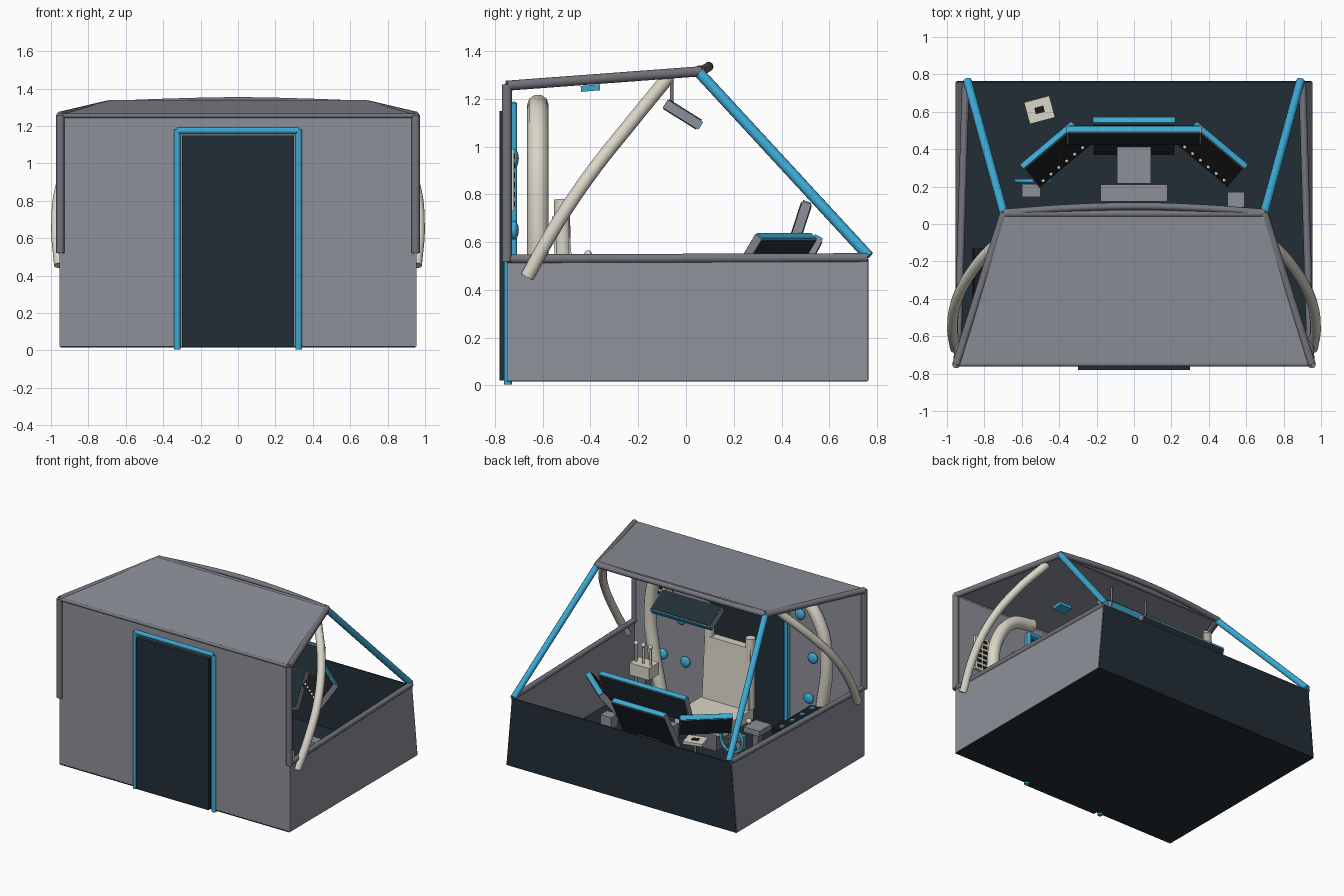
import bpy
from math import radians, pi, cos, sin
from mathutils import Matrix, Vector, Euler

cube = bpy.data.objects.get("Cube")
if cube:
    bpy.data.objects.remove(cube, do_unlink=True)


def material(name, r, g, b):
    m = bpy.data.materials.new(name)
    m.use_nodes = True
    m.diffuse_color = (r, g, b, 1)
    m.node_tree.nodes["Principled BSDF"].inputs["Base Color"].default_value = (r, g, b, 1)
    return m


GREY = material("hull grey", .27, .28, .32)
PIPE = material("pipe grey", .18, .18, .21)
NAVY = material("dark navy", .016, .027, .037)
BLUE = material("bright blue", .045, .40, .66)
CREAM = material("cream", .70, .67, .58)
BLACK = material("black", .012, .012, .014)


def make(name, verts, faces, mat):
    me = bpy.data.meshes.new(name)
    me.from_pydata(verts, [], faces)
    me.materials.append(mat)
    ob = bpy.data.objects.new(name, me)
    bpy.context.collection.objects.link(ob)
    return ob


def box(name, loc, size, mat, rot=(0, 0, 0)):
    s = (-.5, .5)
    verts = [(x * size[0], y * size[1], z * size[2]) for x in s for y in s for z in s]
    faces = [(0, 1, 3, 2), (4, 6, 7, 5), (0, 4, 5, 1), (2, 3, 7, 6), (0, 2, 6, 4), (1, 5, 7, 3)]
    ob = make(name, verts, faces, mat)
    ob.location = loc
    ob.rotation_euler = [radians(a) for a in rot]
    return ob


def sheet(name, corners, mat, thick=.008):
    ob = make(name, corners, [tuple(range(len(corners)))], mat)
    mod = ob.modifiers.new("thickness", "SOLIDIFY")
    mod.thickness, mod.offset = thick, 0
    return ob


def tube(name, pts, r, mat, curved=False, closed=False):
    """Round bar along a path, stored as a mesh."""
    cu = bpy.data.curves.new(name, "CURVE")
    cu.dimensions = "3D"
    cu.bevel_depth, cu.bevel_resolution, cu.use_fill_caps = r, 3, True
    sp = cu.splines.new("BEZIER" if curved else "POLY")
    if curved:
        sp.bezier_points.add(len(pts) - 1)
        for bp, p in zip(sp.bezier_points, pts):
            bp.co = p
            bp.handle_left_type = bp.handle_right_type = "AUTO"
    else:
        sp.points.add(len(pts) - 1)
        for q, p in zip(sp.points, pts):
            q.co = (*p, 1)
    sp.use_cyclic_u = closed
    tmp = bpy.data.objects.new(name + " path", cu)
    bpy.context.collection.objects.link(tmp)
    dg = bpy.context.evaluated_depsgraph_get()
    me = bpy.data.meshes.new_from_object(tmp.evaluated_get(dg))
    bpy.data.objects.remove(tmp, do_unlink=True)
    me.materials.clear()
    me.materials.append(mat)
    ob = bpy.data.objects.new(name, me)
    bpy.context.collection.objects.link(ob)
    smooth(ob)
    return ob


def smooth(ob):
    bpy.ops.object.select_all(action="DESELECT")
    ob.select_set(True)
    bpy.context.view_layer.objects.active = ob
    bpy.ops.object.shade_smooth_by_angle(angle=radians(40))


def ball(name, loc, scale, mat):
    bpy.ops.mesh.primitive_uv_sphere_add(segments=16, ring_count=10, radius=1, location=loc)
    ob = bpy.context.object
    ob.name, ob.scale = name, scale
    ob.data.materials.append(mat)
    smooth(ob)


def screen(name, loc, size, rot, edge=1, front=NAVY):
    """Slab with dark faces and a blue strip along one long edge."""
    m = Matrix.Translation(loc) @ Euler([radians(a) for a in rot]).to_matrix().to_4x4()
    w, d, h = size
    box(name, loc, size, GREY, rot)
    box(name + "_back", m @ Vector((0, d / 2, 0)), (w * .97, .008, h * .95), NAVY, rot)
    box(name + "_face", m @ Vector((0, -d / 2, 0)), (w * .97, .008, h * .95), front, rot)
    box(name + "_edge", m @ Vector((0, 0, edge * h / 2)), (w * .98, d * .9, .012), BLUE, rot)
    return m


SIDES = (("left", 1), ("right", -1))

# Hull sheets
sheet("floor", [(-.95, -.75, .02), (.95, -.75, .02), (.95, .76, .02), (-.95, .76, .02)], NAVY)
sheet("rear_panel", [(-.95, .76, .02), (.95, .76, .02), (.905, .76, .53), (-.905, .76, .53)], NAVY)
sheet("front_wall", [(-.95, -.745, .02), (.95, -.745, .02), (.95, -.745, 1.26), (-.95, -.745, 1.26)], GREY)
sheet("roof", [(-.945, -.745, 1.262), (.945, -.745, 1.262), (.69, .05, 1.33), (-.69, .05, 1.33)], GREY)

# Frame bars and ribs on both sides
for side, s in SIDES:
    sheet(side + "_wall", [(s * .95, -.75, .02), (s * .95, .76, .02),
                           (s * .905, .76, .53), (s * .95, -.75, .53)], GREY)
    tube(side + "_corner_post", [(s * .95, -.75, .52), (s * .95, -.75, 1.26)], .022, PIPE)
    tube(side + "_rail", [(s * .945, -.75, .53), (s * .9, .76, .535)], .02, PIPE)
    tube(side + "_roof_bar", [(s * .95, -.75, 1.255), (s * .695, .06, 1.315)], .022, PIPE)
    tube(side + "_rear_strut", [(s * .695, .055, 1.31), (s * .89, .765, .54)], .023, BLUE)
    tube(side + "_outer_brace", [(s * .955, -.665, .455), (s * .97, -.55, .66), (s * .945, -.4, .885),
                                 (s * .85, -.23, 1.10), (s * .71, -.075, 1.29)], .029, CREAM, True)
    tube(side + "_inner_rib", [(s * .64, -.62, .12), (s * .70, -.62, .42), (s * .73, -.62, .72),
                               (s * .68, -.62, .97), (s * .55, -.62, 1.13), (s * .38, -.62, 1.175)],
         .045, CREAM, True)
    tube(side + "_door_post", [(s * .325, -.745, .005), (s * .325, -.745, 1.18)], .018, BLUE)
    tube(side + "_inner_door_post", [(s * .325, -.72, .03), (s * .325, -.72, 1.18)], .014, BLUE)
    box(side + "_roof_lamp", (s * .3, -.4, 1.245), (.1, .08, .025), BLUE, (5, 0, 0))
    for i, (x, z) in enumerate(((.44, .95), (.545, .65), (.51, .34))):
        ball(f"{side}_wall_lamp_{i}", (s * x, -.72, z), (.04, .02, .04), BLUE)
tube("roof_rear_bar", [(-.69, .055, 1.32), (.69, .055, 1.32)], .02, PIPE)
tube("roof_front_bar", [(-.95, -.75, 1.255), (.95, -.75, 1.255)], .012, PIPE)
tube("roof_arch", [(-.7, .06, 1.315), (-.36, .085, 1.328), (0, .095, 1.335),
                   (.36, .085, 1.328), (.7, .06, 1.315)], .02, PIPE, True)

# Door
box("door", (0, -.755, .585), (.6, .05, 1.13), NAVY)
tube("door_lintel", [(-.325, -.745, 1.175), (.325, -.745, 1.175)], .018, BLUE)
tube("inner_door_lintel", [(-.325, -.72, 1.175), (.325, -.72, 1.175)], .014, BLUE)

# Hanging screen
screen("overhead_screen", (0, -.015, 1.135), (.5, .04, .17), (58, 0, 0), -1)
for side, s in SIDES:
    tube(side + "_screen_hanger", [(s * .15, -.06, 1.17), (s * .15, -.06, 1.31)], .008, PIPE)

# Control console
screen("main_screen", (0, .475, .67), (.72, .04, .20), (-18, 0, 0))
screen("lower_screen", (0, .47, .46), (.44, .04, .36), (-28, 0, 0))
for side, s in SIDES:
    m = screen(side + "_wing_screen", (s * .42, .37, .54), (.36, .04, .21), (-38, 0, s * -40), 1, BLACK)
    for i in range(6):
        ball(f"{side}_wing_button_{i}", m @ Vector((-.14 + i * .055, -.027, -.07)), (.01,) * 3, CREAM)
box("console_pedestal", (0, .33, .21), (.18, .22, .38), GREY)
box("console_trim", (0, .222, .39), (.17, .012, .012), BLUE)
box("foot_rest", (0, .165, .08), (.36, .09, .12), GREY)

# Seat
box("seat_back", (0, -.51, .48), (.38, .07, .46), CREAM, (4, 0, 0))
box("seat_cushion", (0, -.33, .22), (.4, .36, .08), CREAM)
box("seat_base", (0, -.33, .1), (.2, .22, .16), PIPE)
for side, s in SIDES:
    tube(side + "_seat_bolster", [(s * .17, -.51, .26), (s * .17, -.52, .78)], .035, CREAM)

# Hand control box on the left
box("lever_box", (.64, -.42, .37), (.16, .12, .09), CREAM)
box("lever_stand", (.64, -.42, .17), (.07, .07, .3), PIPE)
for i, x in enumerate((.58, .64, .70)):
    tube(f"lever_{i}", [(x, -.41, .4), (x, -.41, .54)], .008, CREAM)
    ball(f"lever_knob_{i}", (x, -.41, .55), (.016,) * 3, CREAM)
box("left_joystick_box", (.545, .13, .22), (.09, .08, .09), GREY)
box("left_joystick_stand", (.545, .13, .1), (.04, .04, .16), PIPE)
ball("left_wall_light", (.685, -.70, .36), (.04, .03, .04), BLUE)

# Slotted wall panel
box("vent_panel", (.74, -.73, .86), (.12, .02, .26), CREAM)
for i in range(6):
    for j in (-1, 1):
        box(f"vent_slot_{i}_{j}", (.74 + j * .025, -.72, .76 + i * .04), (.035, .008, .022), BLACK)

# Button desk on the right
box("button_desk", (-.74, -.36, .36), (.24, .46, .05), BLACK, (0, 8, 0))
box("button_desk_base", (-.78, -.36, .18), (.14, .4, .32), PIPE)
for i in range(7):
    for j in range(3):
        if (i + j) % 2 == 0:
            box(f"desk_button_{i}_{j}", (-.81 + j * .07, -.54 + i * .06, .395 - j * .01),
                (.035, .035, .02), BLUE, (0, 8, 0))
box("arm_panel", (-.55, -.06, .38), (.13, .14, .04), GREY)
box("arm_panel_stand", (-.55, -.06, .19), (.05, .05, .34), PIPE)
ball("arm_knob", (-.5, -.03, .43), (.02,) * 3, CREAM)

# Hand wheel on the right
ring = [(-.54 + .09 * cos(a * pi / 12), .23, .4 + .09 * sin(a * pi / 12)) for a in range(24)]
tube("hand_wheel", ring, .011, BLUE, closed=True)
for i, a in enumerate((0, pi / 3, 2 * pi / 3)):
    dx, dz = .09 * cos(a), .09 * sin(a)
    tube(f"wheel_spoke_{i}", [(-.54 - dx, .23, .4 - dz), (-.54 + dx, .23, .4 + dz)], .006, PIPE)
box("wheel_mount", (-.55, .18, .37), (.1, .07, .1), GREY)
box("wheel_stand", (-.55, .18, .17), (.05, .05, .3), PIPE)

# Tablet pad at the rear right
box("pad", (-.505, .61, .53), (.14, .12, .02), CREAM, (0, 0, 15))
box("pad_window", (-.505, .61, .541), (.05, .035, .006), BLACK, (0, 0, 15))
tube("pad_arm", [(-.505, .61, .52), (-.505, .61, .02)], .01, PIPE)
